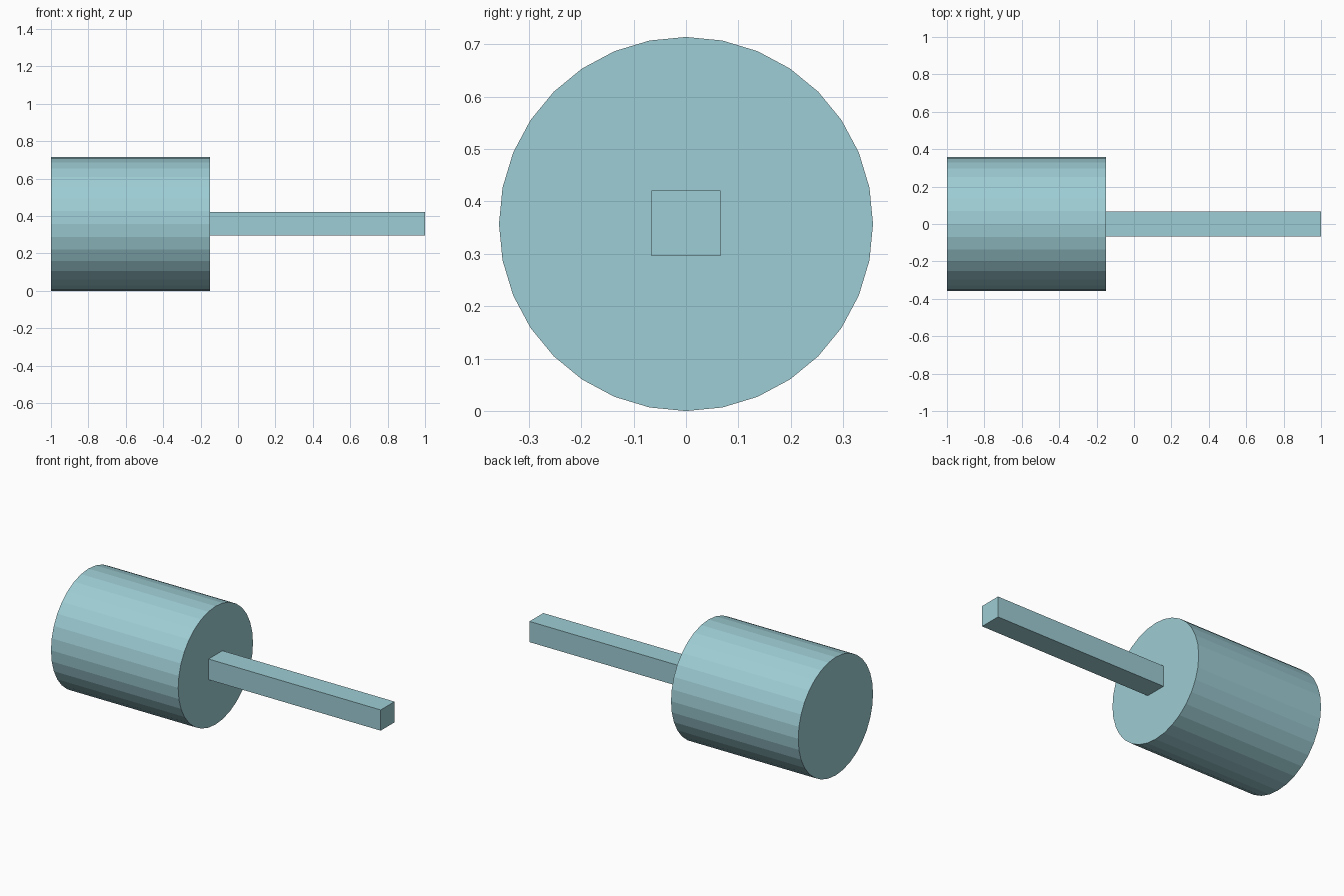
import bpy, math

if "Cube" in bpy.data.objects:
    bpy.data.objects.remove(bpy.data.objects["Cube"])

# Single pale teal colour
teal = bpy.data.materials.new("pale_teal")
teal.diffuse_color = (0.34, 0.61, 0.66, 1)
teal.use_nodes = True
teal.node_tree.nodes["Principled BSDF"].inputs["Base Color"].default_value = teal.diffuse_color

AXIS_Z = 0.357
JOINT_X = -0.15


def finish(name):
    ob = bpy.context.object
    ob.name = name
    bpy.ops.object.transform_apply(location=False, rotation=True, scale=True)
    ob.data.materials.append(teal)
    return ob


# Head: 32-sided drum lying along x
bpy.ops.mesh.primitive_cylinder_add(
    vertices=32, radius=0.357, depth=JOINT_X + 1,
    location=((JOINT_X - 1) / 2, 0, AXIS_Z), rotation=(0, math.pi / 2, 0))
finish("mallet_head")

# Handle: square bar butted against the drum's end face
bpy.ops.mesh.primitive_cube_add(size=1, location=((JOINT_X + 1) / 2, 0, AXIS_Z + 0.001))
bpy.context.object.scale = (1 - JOINT_X, 0.132, 0.125)
finish("handle")
